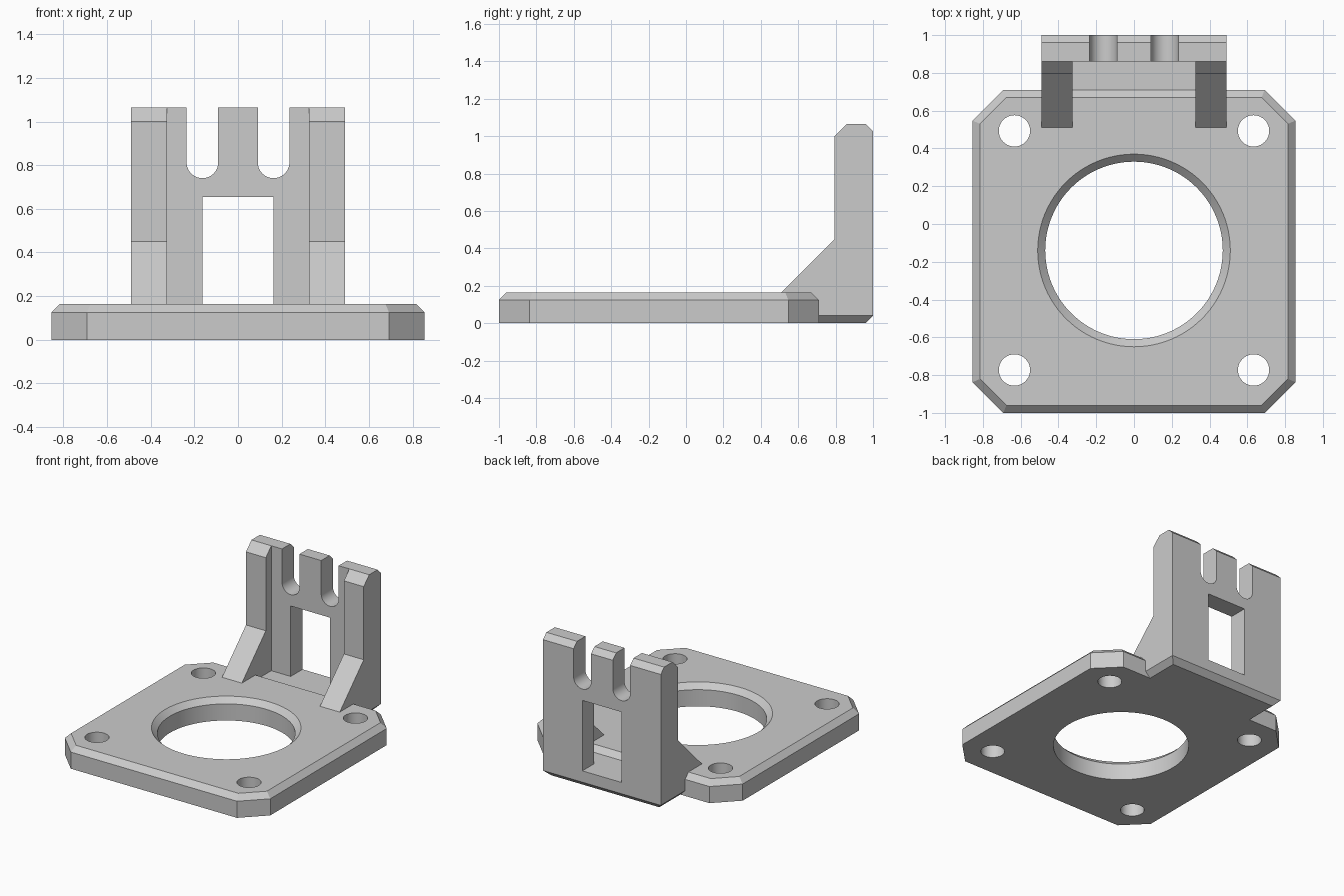
import bpy, bmesh
from math import pi, cos, sin
from mathutils import Vector

cube = bpy.data.objects.get("Cube")
if cube:
    bpy.data.objects.remove(cube, do_unlink=True)

grey = bpy.data.materials.new("light grey")
grey.use_nodes = True
grey.diffuse_color = (0.6, 0.6, 0.6, 1)
grey.node_tree.nodes["Principled BSDF"].inputs["Base Color"].default_value = (0.6, 0.6, 0.6, 1)

CHAMFER = 0.04
PLATE_Y = -0.145      # centre of the plate
HALF_X, HALF_Y = 0.855, 0.855
SILL = 0.125          # height of the ledge behind the plate
THICK = SILL + CHAMFER


def finish(bm, name):
    bmesh.ops.recalc_face_normals(bm, faces=bm.faces[:])
    mesh = bpy.data.meshes.new(name)
    bm.to_mesh(mesh)
    bm.free()
    mesh.materials.append(grey)
    obj = bpy.data.objects.new(name, mesh)
    bpy.context.collection.objects.link(obj)
    return obj


def prism(name, points, place, depth, bevel_if=None):
    """Extrude a 2D profile by a vector, then chamfer the edges the rule picks."""
    bm = bmesh.new()
    face = bm.faces.new([bm.verts.new(place(a, b)) for a, b in points])
    out = bmesh.ops.extrude_face_region(bm, geom=[face], use_keep_orig=True)
    moved = [v for v in out["geom"] if isinstance(v, bmesh.types.BMVert)]
    bmesh.ops.translate(bm, verts=moved, vec=Vector(depth))
    bmesh.ops.recalc_face_normals(bm, faces=bm.faces[:])
    if bevel_if:
        edges = [e for e in bm.edges if bevel_if(e.verts[0].co, e.verts[1].co)]
        bmesh.ops.bevel(bm, geom=edges, offset=CHAMFER, offset_type='OFFSET',
                        segments=1, profile=0.5, affect='EDGES')
    return finish(bm, name)


def lathe(name, profile, x, y, steps):
    """Revolve an (r, z) profile around a vertical axis."""
    bm = bmesh.new()
    verts = [bm.verts.new((r, 0, z)) for r, z in profile]
    edges = [bm.edges.new(pair) for pair in zip(verts, verts[1:])]
    bmesh.ops.spin(bm, geom=verts + edges, cent=(0, 0, 0), axis=(0, 0, 1),
                   angle=2 * pi, steps=steps)
    bmesh.ops.remove_doubles(bm, verts=bm.verts[:], dist=1e-4)
    bmesh.ops.translate(bm, verts=bm.verts[:], vec=(x, y, 0))
    return finish(bm, name)


def cut(target, cutters):
    for cutter in cutters:
        mod = target.modifiers.new("cut", 'BOOLEAN')
        mod.operation, mod.solver, mod.object = 'DIFFERENCE', 'EXACT', cutter
        bpy.context.view_layer.objects.active = target
        bpy.ops.object.modifier_apply(modifier=mod.name)
        bpy.data.objects.remove(cutter, do_unlink=True)
    bpy.ops.object.select_all(action='DESELECT')
    target.select_set(True)
    bpy.context.view_layer.objects.active = target
    bpy.ops.object.shade_smooth_by_angle(angle=pi / 6)


def box(name, x, y0, y1, z0, z1):
    return prism(name, [(-x, z0), (x, z0), (x, z1), (-x, z1)],
                 lambda a, b: (a, y0, b), (0, y1 - y0, 0))


# Base plate: clipped-corner square with a chamfered top rim
c = 0.163
octagon = [(HALF_X, HALF_Y - c), (HALF_X - c, HALF_Y)]
octagon += [(-a, b) for a, b in reversed(octagon)]
octagon += [(-a, -b) for a, b in octagon]
plate = prism("base_plate", octagon, lambda a, b: (a, PLATE_Y + b, 0), (0, 0, THICK),
              lambda p, q: min(p.z, q.z) > THICK - 0.01)

# Large countersunk bore and four screw holes
r = 0.47
bore = lathe("bore_cutter", [(0, -0.1), (r, -0.1), (r, SILL),
                             (r + 0.08, SILL + 0.08), (0, SILL + 0.08)], 0, PLATE_Y + 0.005, 96)
holes = [lathe("screw_cutter", [(0, -0.1), (0.083, -0.1), (0.083, 0.3), (0, 0.3)],
               sx * 0.633, PLATE_Y + 0.005 + sy * 0.633, 40)
         for sx in (-1, 1) for sy in (-1, 1)]
cut(plate, [bore] + holes)

# Upright bracket: side profile across the full width, with gussets at both ends
WIDE, TOP, WALL = 0.49, 1.065, 0.86
edge_y = PLATE_Y + HALF_Y
side = [(0.51, THICK), (0.795, 0.45), (0.795, 1.0), (WALL, TOP), (1, TOP), (1, 0),
        (edge_y, 0), (edge_y, SILL), (edge_y - CHAMFER, THICK)]


def bracket_chamfer(p, q):
    rear_top = min(p.y, q.y) > 0.99 and min(p.z, q.z) > 1
    underside = max(p.z, q.z) < 0.01 and max(p.y, q.y) > 0.99
    return rear_top or underside


bracket = prism("upright_bracket", side, lambda a, b: (-WIDE, a, b), (2 * WIDE, 0, 0),
                bracket_chamfer)

# Clear the space between the gussets, then the window and two round-bottomed slots
slot_r, slot_z = 0.0725, 0.813
arc = [(slot_r * cos(pi + pi * i / 24), slot_z + slot_r * sin(pi + pi * i / 24))
       for i in range(25)]
slot = arc + [(slot_r, 1.3), (-slot_r, 1.3)]
slots = [prism("slot_cutter", slot, lambda a, b, s=s: (a + s * 0.163, 0.7, b), (0, 0.5, 0))
         for s in (-1, 1)]
cut(bracket, [box("gap_cutter", 0.325, 0.3, WALL, SILL, 1.3),
              box("window_cutter", 0.163, 0.8, 1.2, SILL, 0.655)] + slots)
